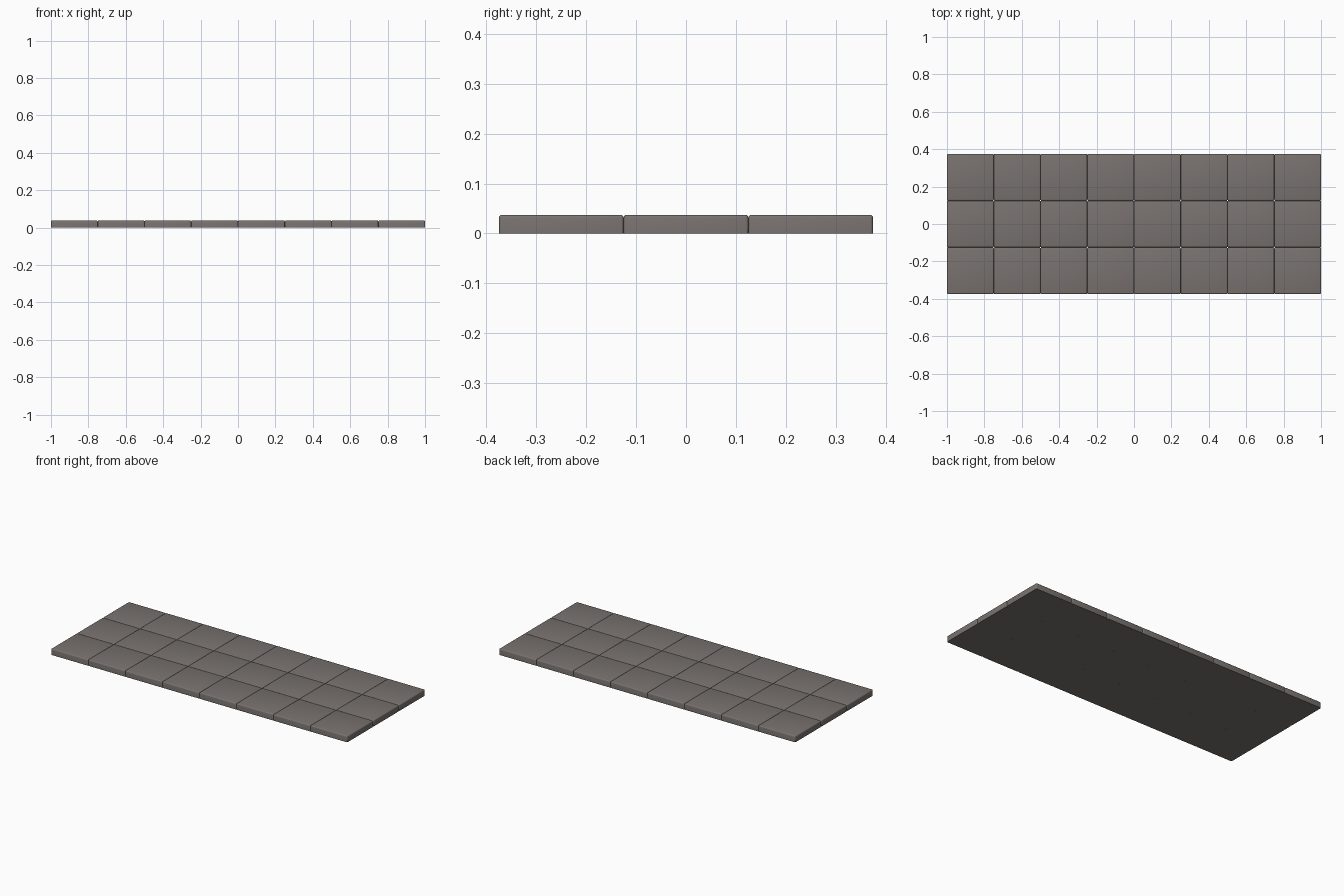
import bpy, bmesh

if "Cube" in bpy.data.objects:
    bpy.data.objects.remove(bpy.data.objects["Cube"])

PITCH, HEIGHT = 0.25, 0.0375
COLS, ROWS = 8, 3
SIDE, TOP = 0.004, 0.007   # corner and top-edge rounding

mat = bpy.data.materials.new("warm_grey_stone")
mat.diffuse_color = (0.19, 0.17, 0.16, 1)
mat.use_nodes = True
mat.node_tree.nodes["Principled BSDF"].inputs["Base Color"].default_value = mat.diffuse_color


def make_tile_mesh():
    # flat-bottomed slab with rounded top rim and upright corners
    bm = bmesh.new()
    bmesh.ops.create_cube(bm, size=1)
    for v in bm.verts:
        v.co.x *= PITCH
        v.co.y *= PITCH
        v.co.z = (v.co.z + 0.5) * HEIGHT
    edges = [e for e in bm.edges if max(v.co.z for v in e.verts) > HEIGHT / 2]
    bmesh.ops.bevel(bm, geom=edges, offset=0.006, segments=3, profile=0.5,
                    affect='EDGES')
    me = bpy.data.meshes.new("paving_tile")
    bm.to_mesh(me)
    bm.free()
    me.materials.append(mat)
    return me


# grid of touching paving tiles
tile_mesh = make_tile_mesh()
for i in range(COLS):
    for j in range(ROWS):
        tile = bpy.data.objects.new(f"paving_tile_{i}_{j}", tile_mesh)
        tile.location = ((i - (COLS - 1) / 2) * PITCH,
                         (j - (ROWS - 1) / 2) * PITCH, 0)
        bpy.context.collection.objects.link(tile)
        bpy.context.view_layer.objects.active = tile
        tile.select_set(True)

# smooth rounded rims, crisp bottom
bpy.ops.object.shade_smooth_by_angle()
